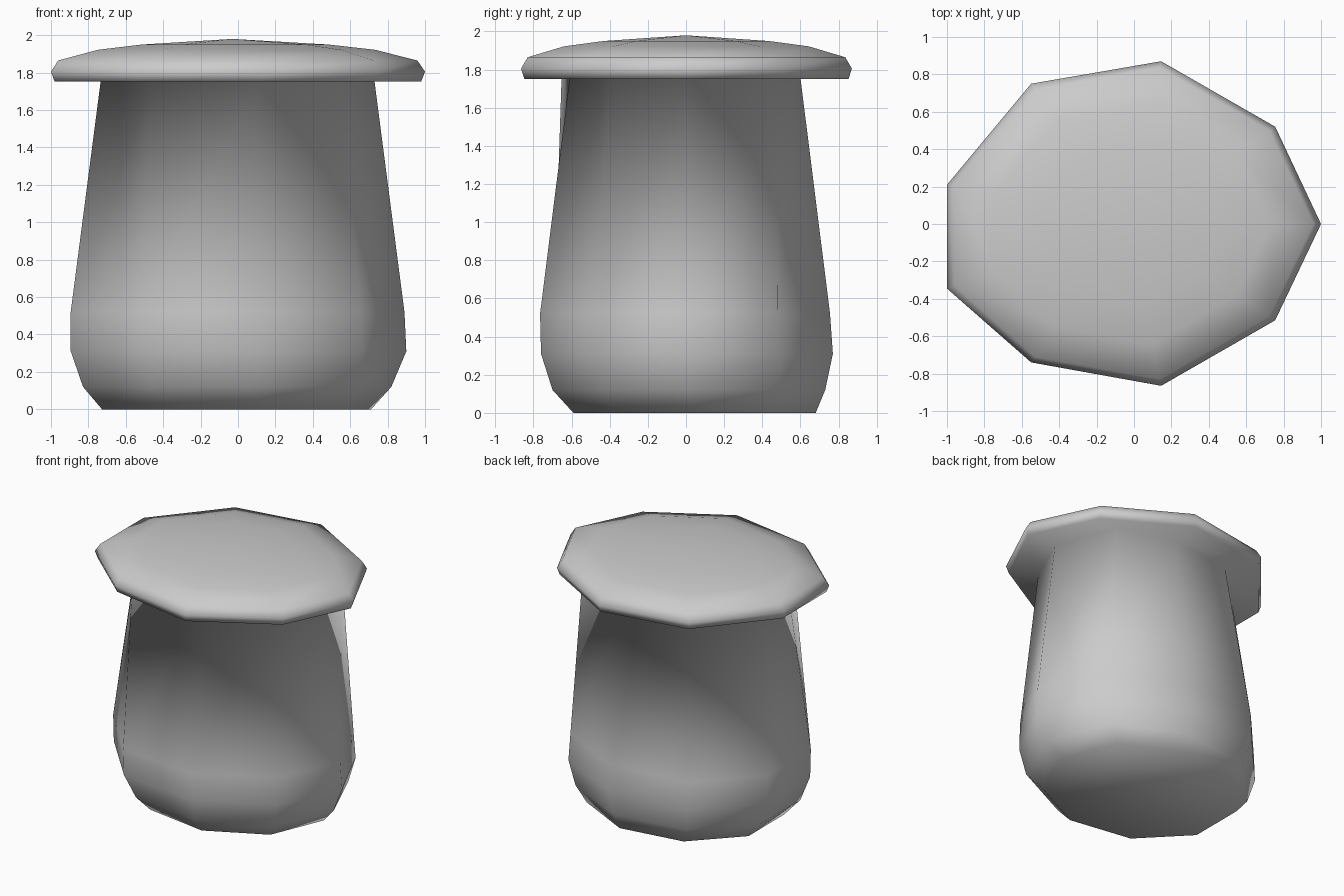
import bpy
from math import cos, sin, radians

if "Cube" in bpy.data.objects:
    bpy.data.objects.remove(bpy.data.objects["Cube"])

SIDES = 9


def oval(z, cx, cy, rx, ry, nudge={}):
    """Nine-sided oval ring; nudge shifts single corners for the uneven shape."""
    ring = []
    for i in range(SIDES):
        dx, dy = nudge.get(i, (0, 0))
        a = radians(40 * i)
        ring.append((cx + rx * cos(a) + dx, cy + ry * sin(a) + dy, z))
    return ring


# Slightly uneven outline of the lid
outline = [(1, 0), (0.755, 0.52), (0.145, 0.87), (-0.55, 0.75), (-1, 0.21),
           (-1, -0.345), (-0.55, -0.74), (0.145, -0.865), (0.755, -0.515)]


def lid_ring(scale, z):
    return [(-0.03 + (x + 0.03) * scale, y * scale, z) for x, y in outline]


belly = {1: (-0.01, -0.01), 3: (-0.02, 0.02), 6: (-0.02, -0.02), 8: (-0.02, 0.02)}
neck = {1: (0.01, 0.09), 6: (-0.06, -0.115)}

# One continuous skin: pot bulging low, narrow neck, flat lid underside, domed lid
rings = [
    oval(0.00, -0.03, 0.045, 0.742, 0.645),
    oval(0.12, -0.03, 0.015, 0.85, 0.726),
    oval(0.31, -0.025, 0.005, 0.925, 0.777, belly),
    oval(0.52, -0.03, -0.005, 0.92, 0.772, belly),
    oval(1.752, -0.025, -0.005, 0.755, 0.615, neck),
    lid_ring(0.98, 1.752),
    lid_ring(1.0, 1.805),
    lid_ring(0.96, 1.865),
    lid_ring(0.74, 1.922),
    lid_ring(0.5, 1.95),
]
verts = [p for ring in rings for p in ring]
faces = [tuple(reversed(range(SIDES)))]                  # floor
for r in range(len(rings) - 1):                          # walls
    a, b = r * SIDES, (r + 1) * SIDES
    for i in range(SIDES):
        j = (i + 1) % SIDES
        faces.append((a + i, a + j, b + j, b + i))
top = len(verts) - SIDES                                 # crown of the lid
faces += [(top + i, top + (i + 1) % SIDES, len(verts)) for i in range(SIDES)]
verts.append((-0.03, 0, 1.98))

mesh = bpy.data.meshes.new("lidded_pot")
mesh.from_pydata(verts, [], faces)
mesh.shade_smooth()
obj = bpy.data.objects.new("lidded_pot", mesh)
bpy.context.collection.objects.link(obj)
